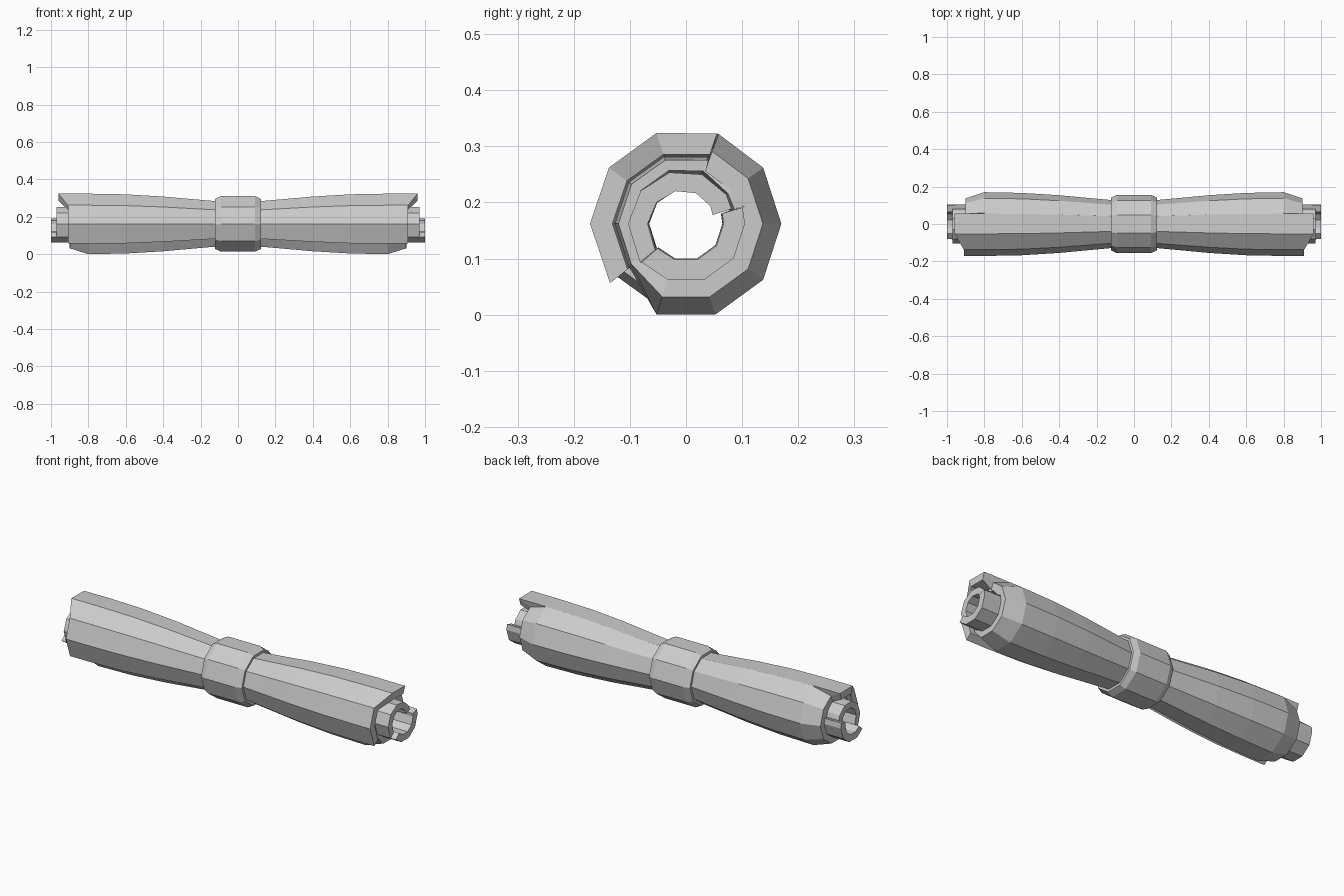
import bpy, bmesh, math

if "Cube" in bpy.data.objects:
    bpy.data.objects.remove(bpy.data.objects["Cube"])

CZ = 0.162          # height of the roll axis
CORE = 0.062        # radius of the open core

mat = bpy.data.materials.new("plain grey")
mat.diffuse_color = (0.6, 0.6, 0.6, 1)
mat.use_nodes = True
mat.node_tree.nodes["Principled BSDF"].inputs["Base Color"].default_value = mat.diffuse_color


def pinch(x):
    """How far the layers squeeze toward the core along the length."""
    keys = [(0, 0.56), (0.12, 0.61), (0.25, 0.72), (0.4, 0.85), (0.6, 0.965), (0.8, 1.0)]
    for (x0, k0), (x1, k1) in zip(keys, keys[1:]):
        if x <= x1:
            return k0 + (k1 - k0) * (x - x0) / (x1 - x0)
    return 1.0


def point(x, r, deg):
    a = math.radians(deg)
    return (x, r * math.cos(a), CZ + r * math.sin(a))


def skin(name, rings, closed):
    """Join matching closed loops of points into a solid."""
    bm = bmesh.new()
    loops = [[bm.verts.new(p) for p in ring] for ring in rings]
    n = len(loops[0])
    pairs = list(zip(loops, loops[1:]))
    if closed:
        pairs.append((loops[-1], loops[0]))
    for a, b in pairs:
        for i in range(n):
            j = (i + 1) % n
            bm.faces.new((a[i], a[j], b[j], b[i]))
    if not closed:
        # Cap the free edges with strips across the sheet thickness
        for loop in (loops[0], loops[-1]):
            for i in range(n // 2 - 1):
                bm.faces.new((loop[i], loop[i + 1], loop[n - 2 - i], loop[n - 1 - i]))
    bmesh.ops.recalc_face_normals(bm, faces=bm.faces)
    mesh = bpy.data.meshes.new(name)
    bm.to_mesh(mesh)
    bm.free()
    mesh.materials.append(mat)
    obj = bpy.data.objects.new(name, mesh)
    bpy.context.collection.objects.link(obj)


# Spiral sections, outside to inside:
# angles, first and last radius, tip taper, thickness, half length
sections = [
    ([218, 180, 144], 0.172, 0.17, 0.0, 0.04, 0.91),
    ([108, 71], 0.17, 0.17, 0.0, 0.04, 0.96),
    ([70, 36, 0, -36, -72, -108], 0.17, 0.17, 0.033, 0.037, 0.90),
    ([-144, -180, -216, -252, -288], 0.127, 0.125, 0.006, 0.02, 0.89),
    ([-324, -343], 0.118, 0.116, 0.006, 0.02, 0.90),
    ([-344, -360, -396, -432, -468, -499], 0.105, 0.105, 0.0, 0.038, 1.0),
    ([-500, -540, -576, -612, -648, -684, -702], 0.107, 0.085, 0.0, 0.035, 0.97),
]

# Rolled sheet
rings = []
for angles, r0, r1, taper, thick, end in sections:
    for i, deg in enumerate(angles):
        r = r0 + (r1 - r0) * i / (len(angles) - 1)
        half = [0.12, 0.25, 0.4, 0.6, 0.8, end]
        xs = [-x for x in reversed(half)] + [0] + half
        outer, inner = [], []
        for x in xs:
            tip = taper if abs(x) == end else 0
            k = pinch(abs(x))
            outer.append(point(x, CORE + (r - tip - CORE) * k, deg))
            inner.append(point(x, CORE + (r - tip - thick - CORE) * k, deg))
        rings.append(outer + inner[::-1])
skin("rolled_sheet", rings, False)

# Bevelled band around the middle
band = [(-0.122, 0.118), (-0.122, 0.141), (-0.092, 0.156),
        (0.092, 0.156), (0.122, 0.141), (0.122, 0.118)]
skin("middle_band", [[point(x, r, 36 * i) for x, r in band] for i in range(10)], True)
